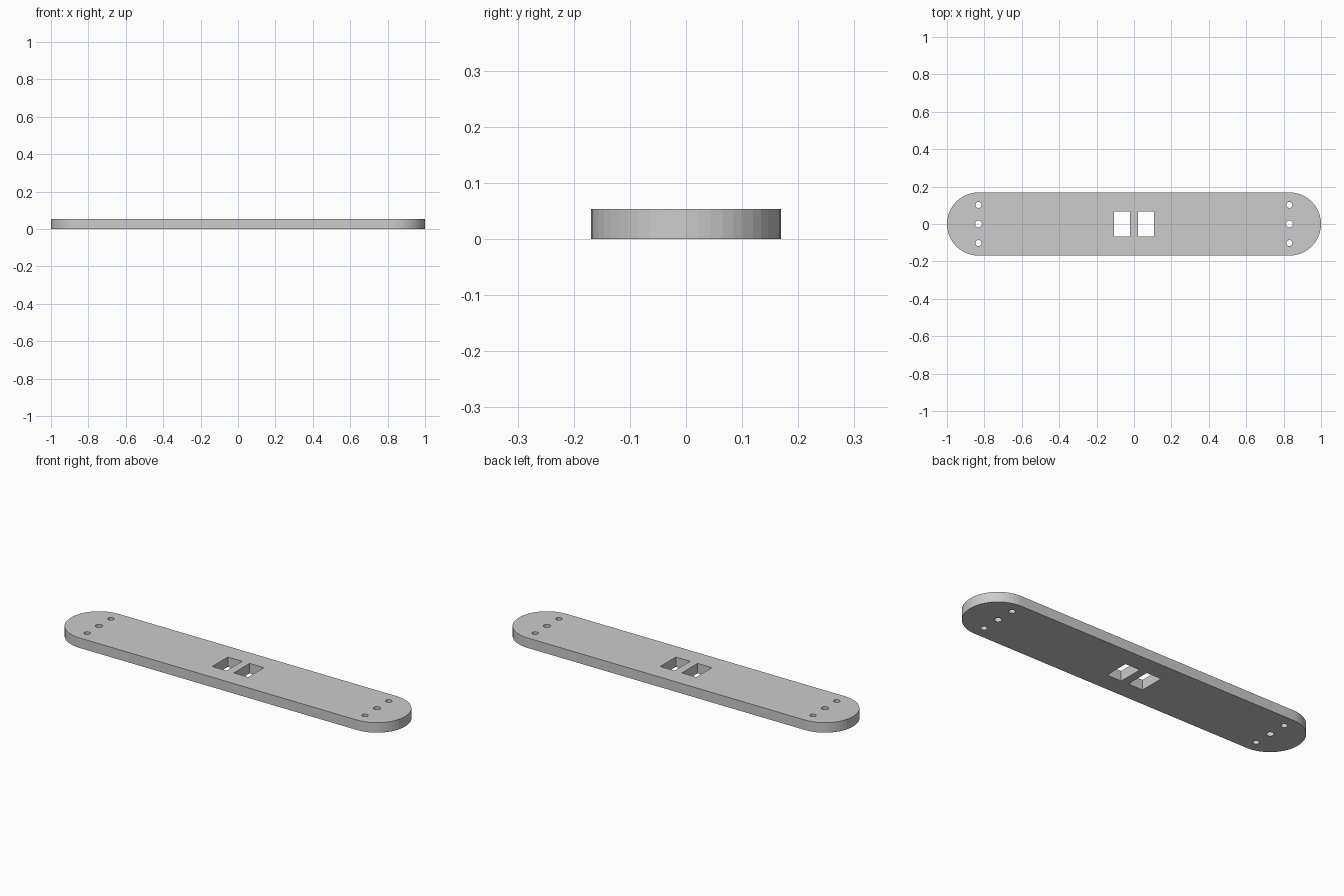
import bpy
import math

if "Cube" in bpy.data.objects:
    bpy.data.objects.remove(bpy.data.objects["Cube"])

HALF_LEN, RADIUS, THICK = 1.0, 0.169, 0.054
END_X = HALF_LEN - RADIUS

grey = bpy.data.materials.new("light_grey")
grey.diffuse_color = (0.6, 0.6, 0.6, 1)
grey.use_nodes = True
grey.node_tree.nodes["Principled BSDF"].inputs["Base Color"].default_value = grey.diffuse_color

curve = bpy.data.curves.new("mounting_plate", 'CURVE')
curve.dimensions = '2D'
curve.fill_mode = 'BOTH'
curve.extrude = THICK / 2


def outline(points):
    s = curve.splines.new('POLY')
    s.points.add(len(points) - 1)
    for p, (x, y) in zip(s.points, points):
        p.co = (x, y, 0, 1)
    s.use_cyclic_u = True


def arc(cx, cy, r, start, sweep, n):
    return [(cx + r * math.cos(start + sweep * i / n),
             cy + r * math.sin(start + sweep * i / n)) for i in range(n + 1)]


# Rounded-end plate outline
outline(arc(END_X, 0, RADIUS, -math.pi / 2, math.pi, 24)
        + arc(-END_X, 0, RADIUS, math.pi / 2, math.pi, 24))

for side in (-1, 1):
    # Three screw holes at each end
    for y, r in ((-0.102, 0.016), (0, 0.018), (0.102, 0.016)):
        outline(arc(side * END_X, y, r, 0, 2 * math.pi, 24)[:-1])
    # Rectangular slot either side of the middle
    a, b = side * 0.022, side * 0.108
    outline([(a, -0.067), (b, -0.067), (b, 0.067), (a, 0.067)])

# Solid plate mesh
plate = bpy.data.objects.new("mounting_plate", curve)
bpy.context.collection.objects.link(plate)
plate.location.z = THICK / 2
curve.materials.append(grey)
bpy.context.view_layer.objects.active = plate
plate.select_set(True)
bpy.ops.object.convert(target='MESH')
bpy.ops.object.shade_flat()
